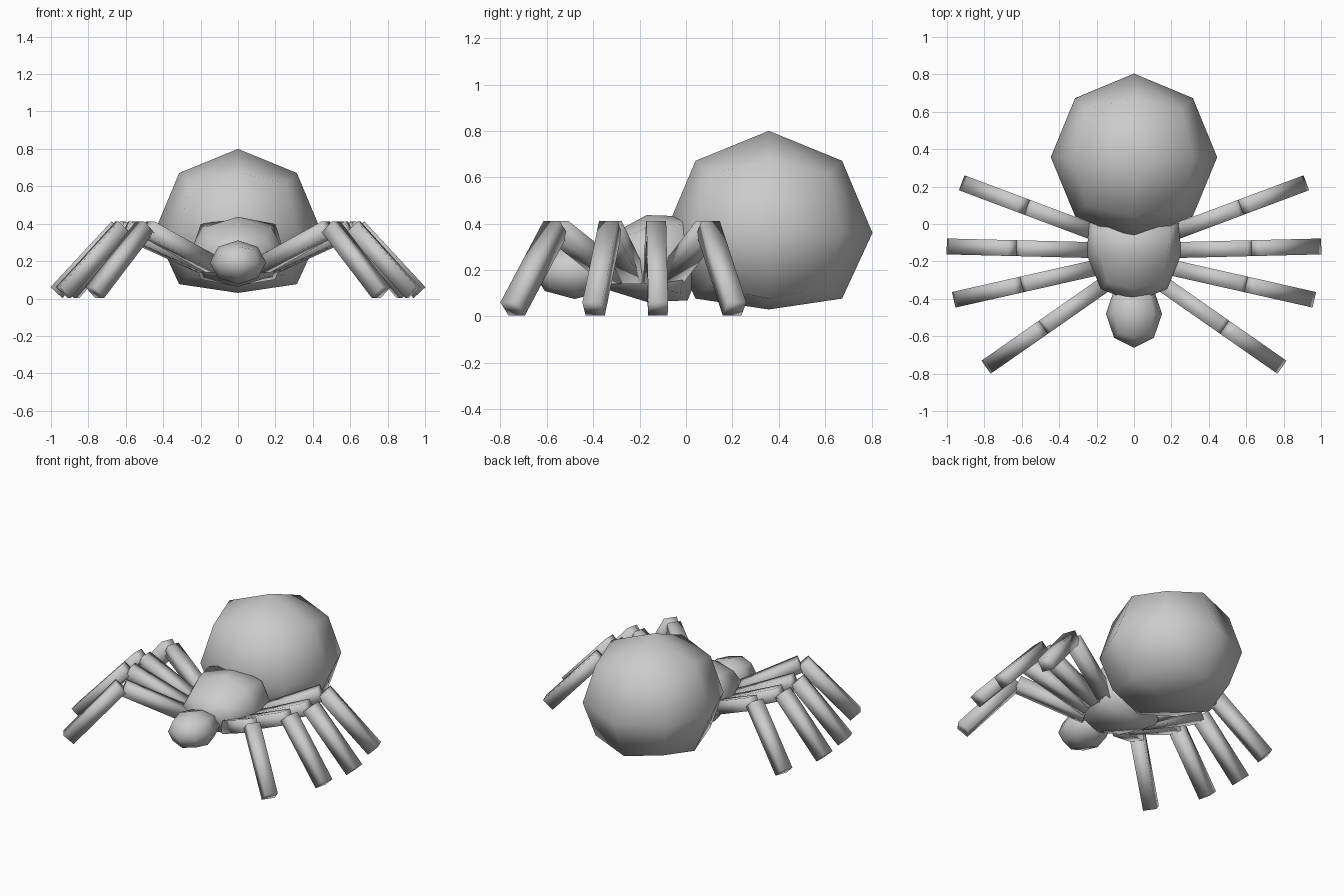
import bpy, bmesh
from mathutils import Vector, Matrix

if "Cube" in bpy.data.objects:
    bpy.data.objects.remove(bpy.data.objects["Cube"])


def finish(bm, name):
    bmesh.ops.recalc_face_normals(bm, faces=bm.faces)
    for f in bm.faces:
        f.smooth = True
    me = bpy.data.meshes.new(name)
    bm.to_mesh(me)
    bm.free()
    ob = bpy.data.objects.new(name, me)
    bpy.context.collection.objects.link(ob)
    return ob


def ball(name, centre, radii, shape=None):
    """Low-poly ball: a once-divided cube pushed out to a sphere."""
    bm = bmesh.new()
    bmesh.ops.create_cube(bm, size=2)
    bmesh.ops.subdivide_edges(bm, edges=bm.edges[:], cuts=1, use_grid_fill=True)
    for v in bm.verts:
        p = v.co.normalized()
        if shape:
            p = shape(p)
        v.co = Vector(centre) + Vector(p[i] * radii[i] for i in range(3))
    return finish(bm, name)


def flat_belly(p):
    if p.z < -0.1:
        p.z *= 0.75 if p.z < -0.9 else 0.91
    return p


def wedge(p):
    # wide and tall at the back, low at the front
    if p.y > 0.1:
        p.x *= 1.38
        p.z *= 1.37
    elif p.y < -0.1 and p.z > 0:
        p.z *= 0.68
    return p


# Body
ball("abdomen", (0, 0.357, 0.36), (0.445, 0.447, 0.44), flat_belly)
ball("thorax", (0, -0.17, 0.25), (0.25, 0.25, 0.187), wedge)
ball("head", (0, -0.48, 0.193), (0.15, 0.182, 0.118))


def bar(name, a, b, w=0.085):
    """Square bar from a to b, one pair of sides kept vertical."""
    d = (b - a).normalized()
    side = d.cross(Vector((0, 0, 1))).normalized()
    up = side.cross(d)
    bm = bmesh.new()
    bmesh.ops.create_cube(bm, size=1)
    rot = Matrix((side, d, up)).transposed()
    size = Vector((w, (b - a).length, w))
    for v in bm.verts:
        v.co = (a + b) / 2 + rot @ (v.co * size)
    finish(bm, name)


# Legs: foot position and outward direction, mirrored on both sides
legs = [
    ("front", (0.79, -0.765), (0.82, -0.572)),
    ("second", (0.963, -0.405), (0.976, -0.22)),
    ("third", (1.0, -0.12), (1.0, 0.025)),
    ("back", (0.92, 0.22), (0.936, 0.351)),
]
for label, foot, out in legs:
    for side, s in (("right", 1), ("left", -1)):
        def at(r, z):
            return Vector((s * (foot[0] - r * out[0]), foot[1] - r * out[1], z))
        bar(f"{side}_{label}_upper_leg", at(0.80, 0.178), at(0.375, 0.372))
        bar(f"{side}_{label}_lower_leg", at(0.355, 0.382), at(0.03, 0.032))
